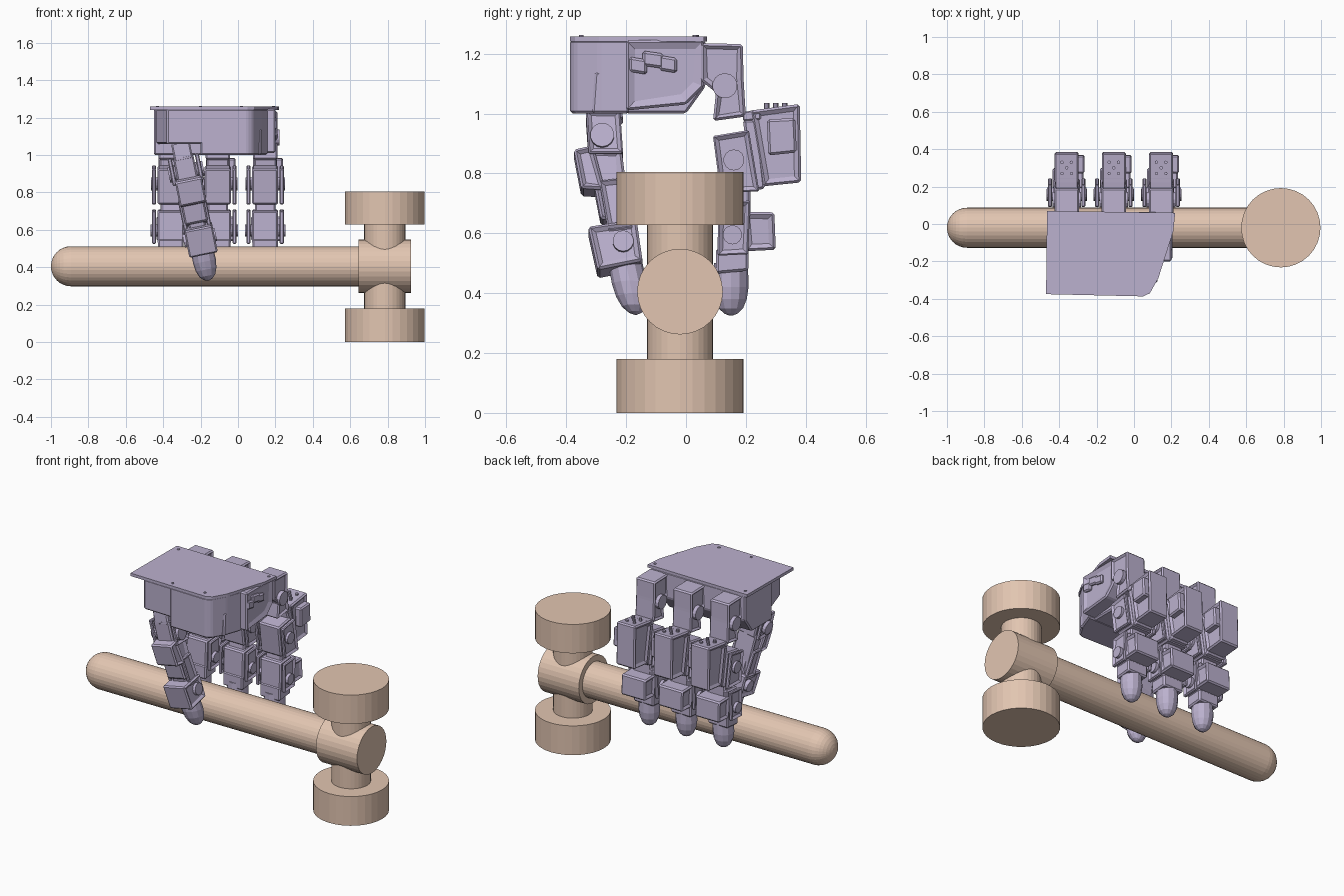
import bpy, bmesh, math
from mathutils import Matrix, Vector

if "Cube" in bpy.data.objects:
    bpy.data.objects.remove(bpy.data.objects["Cube"])


def material(name, col):
    m = bpy.data.materials.new(name)
    m.diffuse_color = (*col, 1)
    m.use_nodes = True
    m.node_tree.nodes["Principled BSDF"].inputs["Base Color"].default_value = m.diffuse_color
    return m


LILAC = material("lilac", (0.50, 0.44, 0.62))
TAN = material("tan", (0.76, 0.56, 0.44))
ID = Matrix.Identity(4)


def finish(name, bm, mat, m=ID):
    bmesh.ops.recalc_face_normals(bm, faces=bm.faces[:])
    me = bpy.data.meshes.new(name)
    bm.to_mesh(me)
    bm.free()
    me.transform(m)
    me.materials.append(mat)
    ob = bpy.data.objects.new(name, me)
    bpy.context.collection.objects.link(ob)
    return ob


def extrude(name, pts, lo, hi, to3d, m=ID, bevel=0.008, panel=0.0):
    """Extrude a 2D outline between lo and hi; optional sunk end panels."""
    bm = bmesh.new()
    f = bm.faces.new([bm.verts.new(to3d(a, b, lo)) for a, b in pts])
    g = bmesh.ops.extrude_face_region(bm, geom=[f])["geom"]
    d = Vector(to3d(0, 0, hi)) - Vector(to3d(0, 0, lo))
    bmesh.ops.translate(bm, vec=d, verts=[v for v in g if isinstance(v, bmesh.types.BMVert)])
    bmesh.ops.recalc_face_normals(bm, faces=bm.faces[:])
    ends = [x for x in bm.faces if abs(x.normal.dot(d.normalized())) > 0.99]
    if bevel:
        bmesh.ops.bevel(bm, geom=bm.edges[:], offset=bevel, segments=1, affect='EDGES')
        bm.normal_update()
        ends = [x for x in bm.faces if abs(x.normal.dot(d.normalized())) > 0.99]
    if panel:
        bmesh.ops.inset_individual(bm, faces=ends, thickness=panel, depth=-0.01)
    return finish(name, bm, LILAC, m)


def side(name, pts, x0, x1, m=ID, **kw):       # outline in y, z
    return extrude(name, pts, x0, x1, lambda a, b, h: (h, a, b), m, **kw)


def plan(name, pts, z0, z1, **kw):             # outline in x, y
    return extrude(name, pts, z0, z1, lambda a, b, h: (a, b, h), **kw)


def lathe(name, prof, m, mat, n=32, smooth=False):
    """Revolve (radius, height) pairs about local z."""
    bm = bmesh.new()
    rings = [[bm.verts.new((r * math.cos(2 * math.pi * i / n), r * math.sin(2 * math.pi * i / n), h))
              for i in range(n)] for r, h in prof]
    for a, b in zip(rings, rings[1:]):
        for i in range(n):
            bm.faces.new((a[i], a[(i + 1) % n], b[(i + 1) % n], b[i]))
    bm.faces.new(rings[0])
    bm.faces.new(rings[-1])
    return finish(name, bm, mat, m)


def at(x, y, z, axis=None):
    m = Matrix.Translation((x, y, z))
    return m @ Matrix.Rotation(math.pi / 2, 4, axis) if axis else m


def disc(name, x0, x1, y, z, r, m=ID):
    lathe(name, [(r, x0), (r, x1)], m @ at(0, y, z, 'Y'), LILAC, 14)


# ---- mallet ----
HY, HZ, HX, R = -0.02, 0.405, 0.785, 0.107
dome = [(max(R * math.sin(t), 0.002), -1 + R - R * math.cos(t)) for t in [i * math.pi / 16 for i in range(9)]]
lathe("handle", dome + [(R, 0.7)], at(0, HY, HZ, 'Y'), TAN)
lathe("head_socket", [(0.143, 0.645), (0.143, 0.925)], at(0, HY, HZ, 'Y'), TAN)
lathe("head_neck", [(0.11, 0.1), (0.11, 0.7)], at(HX, HY, 0), TAN)
for nm, z0, z1 in (("lower", 0, 0.18), ("upper", 0.627, 0.805)):
    lathe(nm + "_striking_face", [(0.212, z0), (0.212, z1)], at(HX, HY, 0), TAN)

# ---- palm ----
plan("palm_plate", [(-0.465, 0.07), (0.22, 0.06), (0.21, -0.04), (0.13, -0.29), (0.085, -0.37),
                    (0.05, -0.387), (-0.47, -0.375)], 1.24, 1.258, bevel=0)
side("palm_body", [(-0.2, 1.245), (0.065, 1.245), (0.065, 1.09), (0.0, 1.0), (-0.2, 1.0)], -0.45, 0.12)
plan("palm_thumb_side", [(-0.44, -0.19), (-0.18, -0.19), (-0.18, -0.38), (-0.38, -0.375)], 1.06, 1.245)
plan("palm_front", [(-0.2, -0.19), (0.16, -0.19), (0.125, -0.29), (0.08, -0.37), (0.05, -0.387),
                    (-0.2, -0.38)], 1.0, 1.245)
side("palm_right", [(-0.2, 1.245), (0.06, 1.245), (0.06, 1.09), (0.0, 1.03), (-0.2, 1.01)], 0.1, 0.2, panel=0.03)
for y, z, s in ((-0.16, 1.16, 0.03), (-0.11, 1.18, 0.035), (-0.06, 1.165, 0.03)):
    side("side_clip", [(y - s, z - .02), (y + s, z - .03), (y + s, z + .02), (y - s, z + .03)], 0.15, 0.205)
side("thumb_mount", [(-0.315, 1.0), (-0.25, 1.0), (-0.25, 1.12), (-0.265, 1.14), (-0.305, 1.14)], 0.05, 0.125)
for x, y in ((-0.43, 0.035), (0.19, 0.03), (0.02, -0.35), (-0.2, -0.35)):
    lathe("plate_screw", [(0.008, 1.25), (0.008, 1.262)], at(x, y, 0), LILAC, 8)


def fingertip(name, y_top, z_top, y_tip, m):
    """Blunt, faceted pad; leans from y_top to y_tip at z = 0.325."""
    h = z_top - 0.325
    prof = [(0.06, 0), (0.062, 0.45), (0.056, 0.68), (0.043, 0.86), (0.024, 0.96), (0.006, 1)]
    shear = Matrix(((1, 0, 0, 0), (0, 0.95, (y_tip - y_top) / -h, y_top), (0, 0, 1, z_top), (0, 0, 0, 1)))
    lathe(name, [(r, -t * h) for r, t in prof], m @ shear, LILAC, 12)


def clevis(name, pts, w, m):
    """Link body with two side cheeks, each holding a sunk panel."""
    side(name + "_core", pts, -w + 0.03, w - 0.03, m)
    for s in (-1, 1):
        a, b = sorted((s * w, s * (w - 0.022)))
        side(name + "_cheek", pts, a, b, m, bevel=0.005, panel=0.018)


# ---- three fingers ----
for cx in (-0.36, -0.108, 0.145):
    m = at(cx, 0, 0)
    side("knuckle", [(0.05, 1.235), (0.19, 1.232), (0.192, 1.12), (0.2, 0.99), (0.09, 0.975),
                     (0.1, 1.07), (0.05, 1.11)], -0.065, 0.065, m, panel=0.015)
    disc("knuckle_joint", -0.077, 0.077, 0.13, 1.093, 0.042, m)
    side("upper_arm_plate", [(0.19, 1.005), (0.25, 1.015), (0.25, 0.98), (0.19, 0.975)], -0.06, 0.06, m, bevel=0.004)
    side("upper_motor", [(0.215, 1.01), (0.38, 1.032), (0.385, 0.77), (0.258, 0.757)], -0.064, 0.064, m, panel=0.02)
    side("upper_motor_plug", [(0.27, 0.98), (0.365, 0.985), (0.37, 0.87), (0.275, 0.86)], 0.05, 0.095, m)
    clevis("upper_link", [(0.09, 0.925), (0.21, 0.945), (0.245, 0.74), (0.115, 0.735)], 0.1, m)
    side("upper_back", [(0.19, 0.98), (0.24, 0.98), (0.265, 0.75), (0.22, 0.74)], -0.06, 0.06, m)
    disc("middle_joint", -0.105, 0.105, 0.16, 0.845, 0.035, m)
    side("middle_strut", [(0.14, 0.76), (0.215, 0.76), (0.215, 0.66), (0.13, 0.66)], -0.055, 0.055, m)
    side("lower_motor", [(0.19, 0.672), (0.295, 0.67), (0.3, 0.545), (0.2, 0.54)], -0.075, 0.09, m, panel=0.02)
    clevis("lower_link", [(0.108, 0.7), (0.215, 0.71), (0.208, 0.53), (0.105, 0.525)], 0.1, m)
    side("tip_socket", [(0.1, 0.55), (0.208, 0.55), (0.208, 0.475), (0.1, 0.465)], -0.068, 0.068, m)
    disc("tip_joint", -0.108, 0.108, 0.155, 0.595, 0.032, m)
    fingertip("fingertip", 0.15, 0.5, 0.15, m)
    for k in range(5):
        dx, dy = ((-.025, .03), (.025, .03), (0, 0), (-.025, -.03), (.025, -.03))[k]
        lathe("motor_screw", [(0.009, 1.015), (0.009, 1.036)], at(cx + dx, 0.3 + dy, 0), LILAC, 8)

# ---- thumb, leaning towards the mallet head ----
PX, PZ = -0.295, 1.0
m = at(PX, 0, PZ) @ Matrix.Rotation(math.radians(-11.5), 4, 'Y') @ Matrix.Diagonal((1, 1, 1.015, 1)) @ at(0, 0, -PZ)
side("thumb_root", [(-0.33, 1.07), (-0.22, 1.07), (-0.21, 0.97), (-0.335, 0.97)], -0.05, 0.05, m)
clevis("thumb_base", [(-0.335, 0.995), (-0.22, 0.995), (-0.21, 0.85), (-0.325, 0.85)], 0.085, m)
disc("thumb_base_joint", -0.095, 0.095, -0.28, 0.91, 0.04, m)
side("thumb_upper_motor", [(-0.375, 0.865), (-0.31, 0.88), (-0.27, 0.73), (-0.35, 0.735)], -0.07, 0.075, m, panel=0.015)
side("thumb_upper_link", [(-0.33, 0.87), (-0.215, 0.87), (-0.2, 0.75), (-0.19, 0.625), (-0.285, 0.635)],
     -0.062, 0.062, m, panel=0.02)
clevis("thumb_lower_link", [(-0.29, 0.76), (-0.21, 0.77), (-0.175, 0.6), (-0.26, 0.59)], 0.075, m)
side("thumb_lower_motor", [(-0.327, 0.605), (-0.165, 0.63), (-0.145, 0.49), (-0.295, 0.46)], -0.075, 0.08, m, panel=0.02)
disc("thumb_tip_joint", -0.088, 0.088, -0.21, 0.555, 0.035, m)
fingertip("thumb_tip", -0.205, 0.51, -0.168, m)
